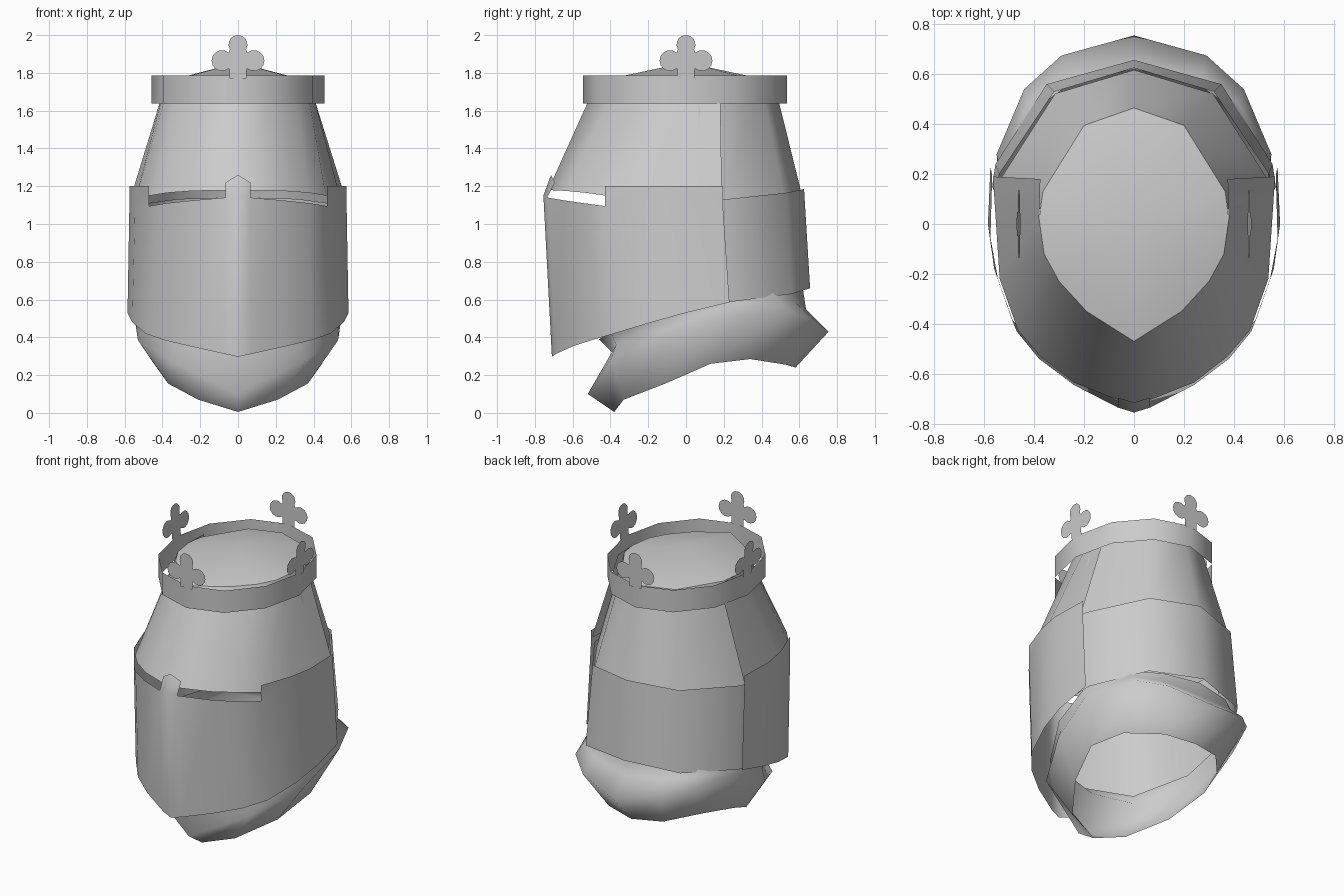
import bpy, bmesh, math

if "Cube" in bpy.data.objects:
    bpy.data.objects.remove(bpy.data.objects["Cube"])

steel = bpy.data.materials.new("steel grey")
steel.diffuse_color = (0.6, 0.6, 0.6, 1)
steel.use_nodes = True
steel.node_tree.nodes["Principled BSDF"].inputs["Base Color"].default_value = steel.diffuse_color


def finish(name, verts, faces, angle=75):
    me = bpy.data.meshes.new(name)
    me.from_pydata(verts, [], faces)
    me.materials.append(steel)
    ob = bpy.data.objects.new(name, me)
    bpy.context.collection.objects.link(ob)
    bpy.ops.object.select_all(action='DESELECT')
    ob.select_set(True)
    bpy.context.view_layer.objects.active = ob
    bpy.ops.object.shade_smooth_by_angle(angle=math.radians(angle))
    return ob


def mirror_front(half):
    """Half row from the front centre to the side -> full open row."""
    return [(-x, y, z) for x, y, z in half[:0:-1]] + list(half)


def mirror_back(half):
    """Half row from the side to the back centre -> full open row."""
    return list(half) + [(-x, y, z) for x, y, z in half[-2::-1]]


def loft(name, rows, closed=False, skip=lambda r, i: False, angle=75):
    """Sheet through rows listed bottom to top, each running anticlockwise."""
    n = len(rows[0])
    verts = [p for row in rows for p in row]
    faces = []
    for r in range(len(rows) - 1):
        for i in range(n if closed else n - 1):
            j = (i + 1) % n
            if not skip(r, i):
                faces.append((r * n + i, r * n + j, (r + 1) * n + j, (r + 1) * n + i))
    ob = finish(name, verts, faces, angle)
    bm = bmesh.new()
    bm.from_mesh(ob.data)
    loose = [v for v in bm.verts if not v.link_faces]
    bmesh.ops.delete(bm, geom=loose, context='VERTS')
    bm.to_mesh(ob.data)
    bm.free()
    return ob


# Neck guard: lower lip, flared rim, waist and hidden collar
neck_rows = [
    [(0, -.38, .005), (.21, -.33, .07), (.37, -.11, .155), (.445, .13, .26),
     (.37, .34, .285), (.2, .53, .255), (0, .58, .24)],
    [(0, -.52, .10), (.36, -.40, .28), (.53, -.08, .385), (.55, .28, .52),
     (.44, .54, .54), (.29, .675, .495), (0, .755, .43)],
    [(0, -.39, .32), (.33, -.37, .36), (.50, -.09, .45), (.54, .22, .57),
     (.42, .48, .60), (.27, .585, .58), (0, .635, .55)],
    [(0, -.46, .39), (.33, -.40, .43), (.51, -.10, .51), (.54, .20, .62),
     (.41, .45, .65), (.25, .565, .65), (0, .62, .65)],
]
loft("neck_guard", [mirror_front(r)[1:] for r in neck_rows], closed=True, angle=100)

# Face plate: keeled front with an eye slit either side of the nose peak
low = [(0, -.71, .297), (.07, -.69, .312), (.25, -.60, .352), (.39, -.50, .385),
       (.49, -.38, .42), (.56, -.18, .48), (.585, .0, .53), (.575, .23, .585)]
lip = [(0, -.755, 1.15), (.065, -.735, 1.14), (.24, -.645, 1.125), (.38, -.54, 1.11),
       (.47, -.43, 1.095), (.545, -.22, 1.10), (.575, -.06, 1.10), (.568, .195, 1.10)]
top_z = [1.26, 1.22, 1.2, 1.2, 1.2, 1.2, 1.2, 1.2]
top = [(x, y + (.04 if i < 2 else 0), z)
       for i, ((x, y, _), z) in enumerate(zip(lip, top_z))]
mid = len(lip) - 1
loft("face_plate", [mirror_front(low), mirror_front(lip), mirror_front(top)],
     skip=lambda r, i: r == 1 and (mid + 1 <= i <= mid + 3 or mid - 4 <= i <= mid - 2))

# Back plate, its ends tucked under the face plate
loft("back_plate", [
    mirror_back([(.568, .15, .575), (.555, .24, .588), (.35, .56, .63), (0, .657, .66)]),
    mirror_back([(.555, .12, 1.125), (.54, .20, 1.13), (.32, .53, 1.165), (0, .625, 1.185)])])

# Skull: front and back sheets
front_top = [(0, -.47, 1.755), (.19, -.35, 1.755), (.30, -.23, 1.755),
             (.36, -.12, 1.755), (.38, .02, 1.755), (.375, .18, 1.755)]
front_low = [(0, -.73, 1.18), (.24, -.635, 1.175), (.375, -.53, 1.165),
             (.465, -.425, 1.15), (.538, -.22, 1.15), (.565, .19, 1.15)]
loft("skull_front", [mirror_front(front_low), mirror_front(front_top)])
back_top = [(.375, .06, 1.755), (.365, .13, 1.755), (.2, .395, 1.755), (0, .465, 1.755)]
loft("skull_back", [
    mirror_back([(.55, .08, 1.13), (.535, .18, 1.10), (.316, .522, 1.13), (0, .617, 1.14)]),
    mirror_back(back_top)])

# Shallow domed lid
rim = mirror_front(front_top[:5] + back_top[1:])[1:]
n = len(rim)
finish("lid", rim + [(0, 0, 1.855)], [(i, (i + 1) % n, n) for i in range(n)])

# Crown band
band = [[(.457 * math.sin(a), -.005 - .54 * math.cos(a), z)
         for a in [math.tau * k / 12 for k in range(12)]] for z in (1.637, 1.785)]
loft("crown_band", band, closed=True)


def arc(cx, cz, r, a0, a1, steps=10):
    return [(cx + r * math.cos(math.radians(a0 + (a1 - a0) * k / steps)),
             cz + r * math.sin(math.radians(a0 + (a1 - a0) * k / steps)))
            for k in range(steps + 1)]


# Three-lobed crosses on the crown
outline = ([(-.045, 1.77), (.045, 1.77), (.045, 1.82)]
           + arc(.085, 1.865, .055, -130, 130)
           + arc(0, 1.95, .05, -30, 210)
           + arc(-.085, 1.865, .055, 50, 310) + [(-.045, 1.82)])
for name, turn, dist, lean in (("front", 0, .545, 0), ("right", 90, .455, .07),
                               ("back", 180, .535, 0), ("left", 270, .455, .07)):
    t = math.radians(turn)
    verts = []
    for u, z in outline:
        d = dist + lean * (z - 1.785)
        verts.append((u * math.cos(t) + d * math.sin(t),
                      u * math.sin(t) - d * math.cos(t), z))
    finish(name + "_cross", verts, [tuple(range(len(verts)))])
